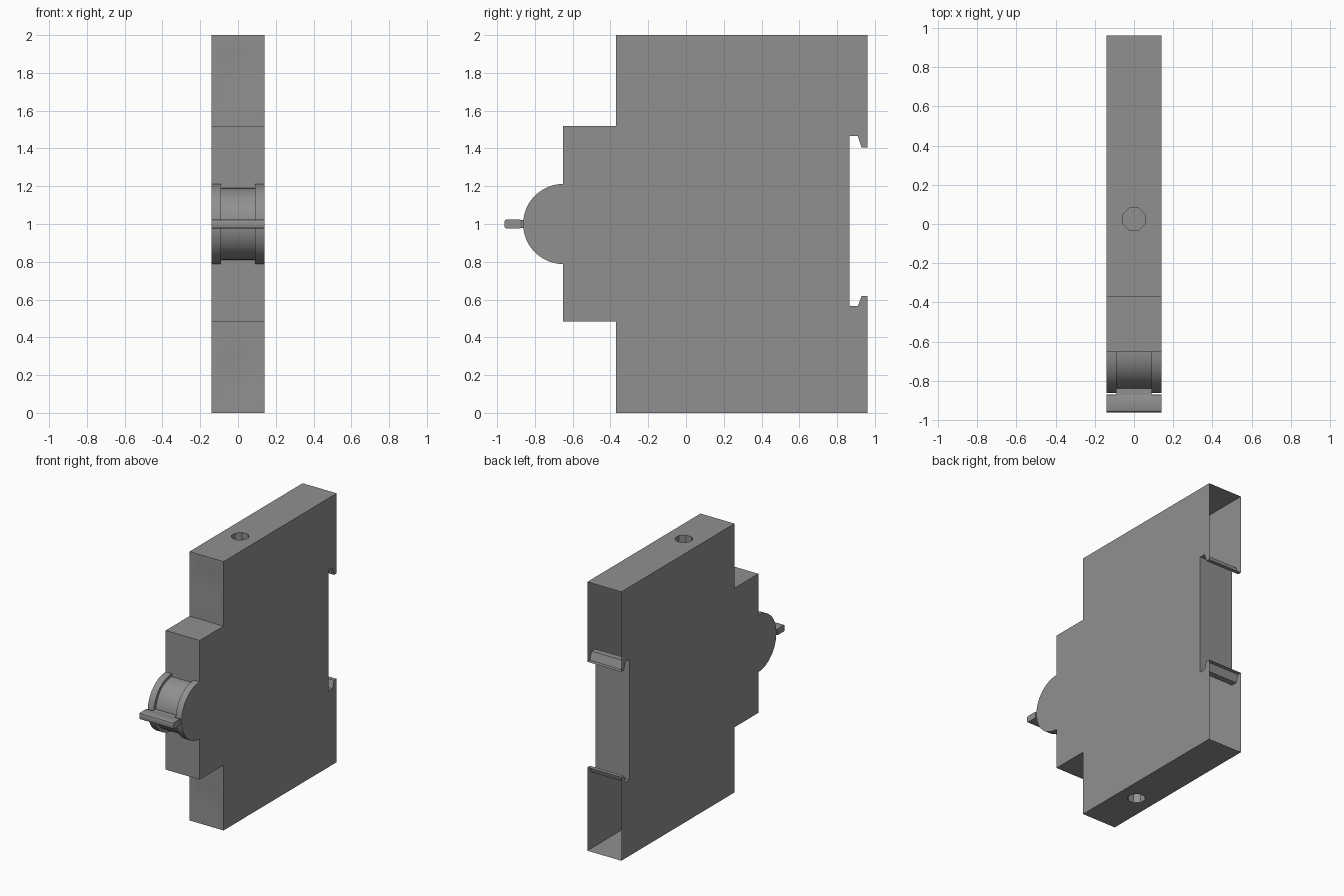
import bpy
import bmesh
from math import sin, cos, pi

cube = bpy.data.objects.get("Cube")
if cube:
    bpy.data.objects.remove(cube, do_unlink=True)

grey = bpy.data.materials.new("housing grey")
grey.use_nodes = True
colour = (0.28, 0.28, 0.28, 1)
grey.diffuse_color = colour
grey.node_tree.nodes["Principled BSDF"].inputs["Base Color"].default_value = colour

HALF = 0.14      # half width of the housing
FRONT = -0.37    # front of the terminal blocks
NOSE = -0.65     # front of the raised centre
BACK = 0.96


def prism(name, profile, x0, x1):
    """Extrude a (y, z) profile from x0 to x1."""
    bm = bmesh.new()
    face = bm.faces.new([bm.verts.new((x0, y, z)) for y, z in profile])
    new = bmesh.ops.extrude_face_region(bm, geom=[face])["geom"]
    bmesh.ops.translate(bm, vec=(x1 - x0, 0, 0),
                        verts=[v for v in new if isinstance(v, bmesh.types.BMVert)])
    bmesh.ops.recalc_face_normals(bm, faces=bm.faces)
    mesh = bpy.data.meshes.new(name)
    bm.to_mesh(mesh)
    bm.free()
    obj = bpy.data.objects.new(name, mesh)
    mesh.materials.append(grey)
    bpy.context.collection.objects.link(obj)
    return obj


def smooth(obj, angle=0.5):
    bpy.ops.object.select_all(action='DESELECT')
    obj.select_set(True)
    bpy.context.view_layer.objects.active = obj
    bpy.ops.object.shade_smooth_by_angle(angle=angle)


def cut(target, cutter):
    cutter.hide_render = True
    mod = target.modifiers.new("cut", 'BOOLEAN')
    mod.operation = 'DIFFERENCE'
    mod.solver = 'EXACT'
    mod.object = cutter
    bpy.context.view_layer.objects.active = target
    bpy.ops.object.modifier_apply(modifier=mod.name)
    bpy.data.objects.remove(cutter, do_unlink=True)


# Housing with the rail slot and its two hooks in the back
housing = prism("housing", [
    (FRONT, 0), (BACK, 0), (BACK, 0.62), (0.93, 0.62), (0.91, 0.565), (0.865, 0.565),
    (0.865, 1.465), (0.91, 1.465), (0.93, 1.405), (BACK, 1.405), (BACK, 2), (FRONT, 2),
    (FRONT, 1.52), (NOSE, 1.52), (NOSE, 0.485), (FRONT, 0.485)], -HALF, HALF)

# Screw holes above and below
for z in (0, 2):
    bpy.ops.mesh.primitive_cylinder_add(vertices=8, radius=0.062, depth=0.2,
                                        location=(0, 0.025, z), rotation=(0, 0, pi / 8))
    cut(housing, bpy.context.object)

# Shallow dished wire entries in the front
for z in (0.19, 1.81):
    bpy.ops.mesh.primitive_cone_add(vertices=16, radius1=0.22, depth=0.02,
                                    location=(0, FRONT, z), rotation=(-pi / 2, 0, 0))
    cut(housing, bpy.context.object)

# The back of the housing is open above and below the rail slot
bm = bmesh.new()
bm.from_mesh(housing.data)
open_faces = [f for f in bm.faces
              if f.normal.y > 0.9 and f.calc_center_median().y > BACK - 0.01]
bmesh.ops.delete(bm, geom=open_faces, context='FACES')
bm.to_mesh(housing.data)
bm.free()
smooth(housing)


# Rounded drum of the switch: a narrower middle between two flanges
def half_disc(radius, steps=24):
    return [(NOSE - radius * sin(pi * i / steps), 1 + radius * cos(pi * i / steps))
            for i in range(steps + 1)]


smooth(prism("switch_drum", half_disc(0.19), -0.09, 0.09))
for side, name in ((1, "left_flange"), (-1, "right_flange")):
    smooth(prism(name, half_disc(0.212), side * 0.09, side * HALF))

# Lever bar with softened edges, and the neck that carries it
lever = prism("lever", [(-0.96, 0.976), (-0.87, 0.976), (-0.87, 1.024), (-0.96, 1.024)],
              -HALF, HALF)
bm = bmesh.new()
bm.from_mesh(lever.data)
long_edges = [e for e in bm.edges if abs(e.verts[0].co.x - e.verts[1].co.x) > HALF]
bmesh.ops.bevel(bm, geom=long_edges, offset=0.01, segments=2, profile=0.5, affect='EDGES')
bm.to_mesh(lever.data)
bm.free()
smooth(lever)
prism("lever_neck", [(-0.88, 0.98), (-0.83, 0.98), (-0.83, 1.02), (-0.88, 1.02)], -0.09, 0.09)
